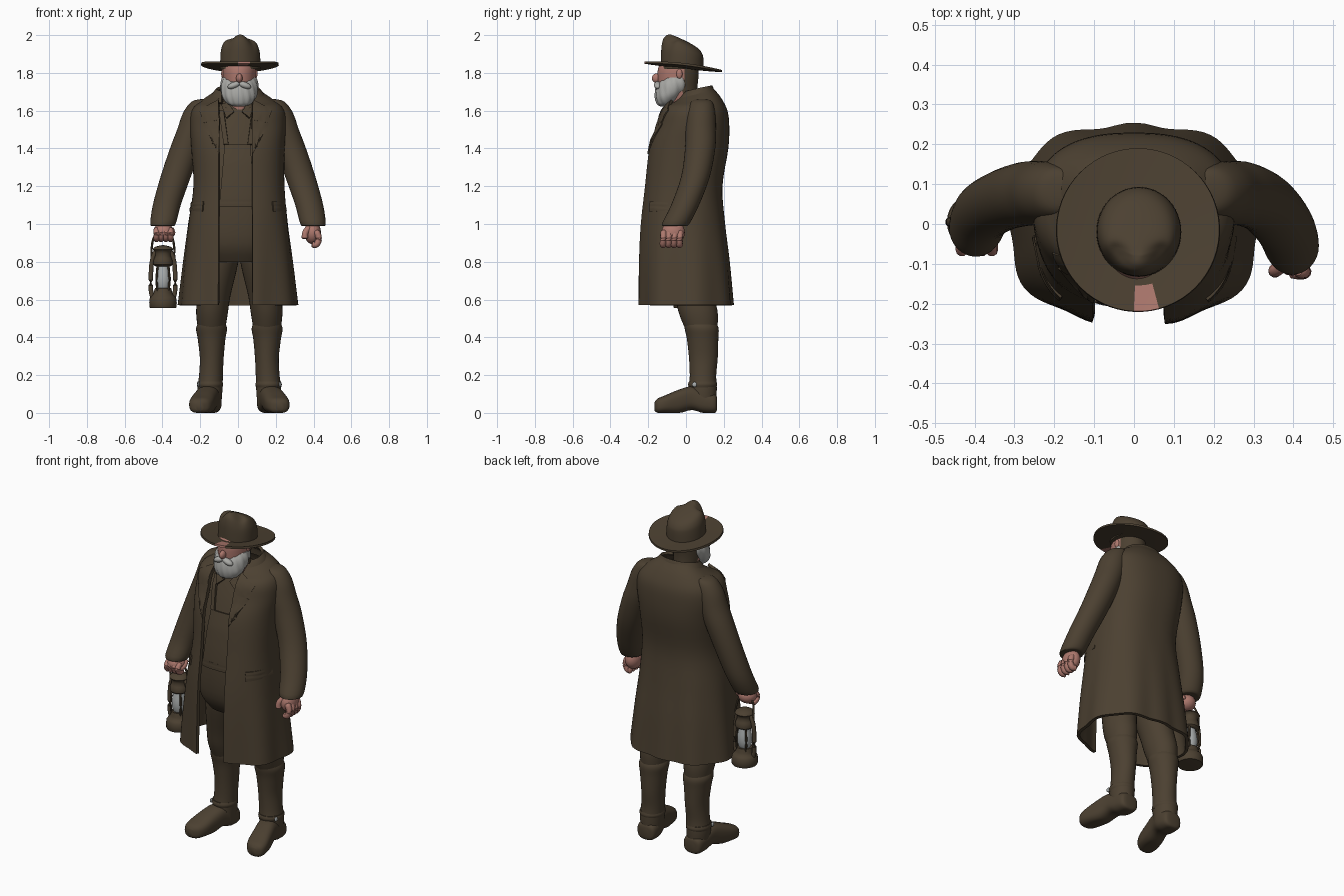
import bpy, bmesh, math
from mathutils import Vector, Matrix

if "Cube" in bpy.data.objects:
    bpy.data.objects.remove(bpy.data.objects["Cube"])

def material(name, rgb):
    m = bpy.data.materials.new(name)
    m.diffuse_color = (*rgb, 1)
    m.use_nodes = True
    m.node_tree.nodes["Principled BSDF"].inputs["Base Color"].default_value = m.diffuse_color
    return m

BROWN = material("dark brown cloth", (0.072, 0.052, 0.031))
SKIN = material("skin", (0.42, 0.19, 0.155))
BEARD = material("grey beard", (0.40, 0.40, 0.38))
GLASS = material("pale glass", (0.40, 0.42, 0.42))

def make(name, verts, faces, mats, thick=0, rule=None):
    me = bpy.data.meshes.new(name)
    me.from_pydata([tuple(v) for v in verts], [], faces)
    bm = bmesh.new()
    bm.from_mesh(me)
    bmesh.ops.remove_doubles(bm, verts=bm.verts, dist=1e-5)
    bmesh.ops.recalc_face_normals(bm, faces=bm.faces)
    bm.to_mesh(me)
    bm.free()
    ob = bpy.data.objects.new(name, me)
    bpy.context.collection.objects.link(ob)
    for m in (mats if isinstance(mats, list) else [mats]):
        me.materials.append(m)
    if rule:
        for p in me.polygons:
            p.material_index = rule(p.center)
    if thick:
        mod = ob.modifiers.new("thickness", 'SOLIDIFY')
        mod.thickness, mod.offset = thick, 0
        dg = bpy.context.evaluated_depsgraph_get()
        ob.data = bpy.data.meshes.new_from_object(ob.evaluated_get(dg))
        ob.modifiers.clear()
    ob.data.shade_smooth()
    ob.data.set_sharp_from_angle(angle=math.radians(45))
    return ob

def spline(rows, k=4):
    # smooth curve through rows of numbers
    out = []
    for i in range(len(rows) - 1):
        p = [rows[max(0, min(len(rows) - 1, i + d))] for d in (-1, 0, 1, 2)]
        for j in range(k):
            t = j / k
            out.append(tuple(0.5 * (2 * b + (c - a) * t + (2 * a - 5 * b + 4 * c - d) * t * t
                       + (3 * b - a - 3 * c + d) * t ** 3) for a, b, c, d in zip(*p)))
    return out + [tuple(rows[-1])]

def loft(name, rows, mats, along_y=False, n=2.0, segs=32, warp=None, arc=None, thick=0, rule=None, k=4):
    # rows (x, y, z, radius a, radius b); arc = (from x, to x) leaves the ring open
    rows = spline(rows, k)
    verts, faces = [], []
    cols = segs + 1 if arc else segs
    for x, y, z, a, b in rows:
        t0, t1 = 0, 2 * math.pi
        if arc:
            t0, t1 = [-math.acos(math.copysign(min(1, abs((e - x) / a)) ** (n / 2), e - x)) for e in arc]
            t1 += 2 * math.pi if t1 < t0 else 0
        for i in range(cols):
            t = t0 + (t1 - t0) * i / segs
            c, s = [math.copysign(abs(f) ** (2 / n), f) for f in (math.cos(t), math.sin(t))]
            v = Vector((x + a * c, y, z + b * s) if along_y else (x + a * c, y + b * s, z))
            if warp:
                warp(v)
            verts.append(v)
    for r in range(len(rows) - 1):
        for i in range(segs):
            j = (i + 1) % cols
            faces.append((r * cols + i, r * cols + j, (r + 1) * cols + j, (r + 1) * cols + i))
    if not arc:
        faces += [tuple(range(cols)), tuple(range((len(rows) - 1) * cols, len(rows) * cols))]
    return make(name, verts, faces, mats, thick, rule)

def tube(name, pts, r, mat, segs=10):
    pts = [Vector(p) for p in spline(pts)]
    verts, faces = [], []
    for i, p in enumerate(pts):
        d = pts[min(i + 1, len(pts) - 1)] - pts[max(i - 1, 0)]
        q = d.to_track_quat('Z', 'Y')
        rr = r * (0.6 if i in (0, len(pts) - 1) else 1)
        for j in range(segs):
            t = 2 * math.pi * j / segs
            verts.append(p + q @ Vector((rr * math.cos(t), rr * math.sin(t), 0)))
    for i in range(len(pts) - 1):
        for j in range(segs):
            m = (j + 1) % segs
            faces.append((i * segs + j, i * segs + m, (i + 1) * segs + m, (i + 1) * segs + j))
    faces += [tuple(range(segs)), tuple(range(len(verts) - segs, len(verts)))]
    return make(name, verts, faces, mat)

def ball(name, loc, size, mat, roll=0):
    ob = loft(name, [(0, 0, -math.cos(a), math.sin(a), math.sin(a))
              for a in [math.pi * i / 12 for i in range(13)]], mat, segs=20, k=1)
    ob.data.transform(Matrix.Translation(loc) @ Matrix.Rotation(roll, 4, 'Y') @ Matrix.Diagonal((*size, 1)))

def patch(name, corners, rows, off, thick=0.014, n=2.5):
    # four-cornered (x, z) cloth piece laid on the front of a lofted body
    rows = spline(rows, 8)
    verts, g = [], 8
    for i in range(g + 1):
        for j in range(g + 1):
            u, v = i / g, j / g
            x, z = [(1 - v) * ((1 - u) * corners[0][q] + u * corners[1][q])
                    + v * ((1 - u) * corners[3][q] + u * corners[2][q]) for q in (0, 1)]
            r = min(rows, key=lambda w: abs(w[2] - z))
            y = r[1] - r[4] * (1 - min(1, abs((x - r[0]) / r[3])) ** n) ** (1 / n)
            verts.append((x, y - off, z))
    faces = [(a, a + 1, a + g + 2, a + g + 1) for i in range(g) for j in range(g) for a in [i * (g + 1) + j]]
    make(name, verts, faces, BROWN, thick)

# Long open coat with folds toward the hem and a collar lower at the front
COAT = [(0, 0, .57, .305, .24), (0, -.01, .8, .28, .23), (0, -.018, 1.0, .255, .215), (.005, -.014, 1.2, .232, .198),
        (0, .013, 1.4, .238, .202), (0, .037, 1.52, .245, .183), (0, .045, 1.6, .235, .165),
        (0, .055, 1.655, .185, .125), (0, .055, 1.7, .13, .09), (0, .055, 1.715, .115, .08)]

def folds(v):
    k = 1 + 0.025 * math.sin(9 * math.atan2(v.y, v.x)) * max(0, (1.15 - v.z) / 0.58)
    v.x *= k
    v.y *= k
    v.z -= .25 * (.13 - v.y) * max(0, min(1, (v.z - 1.62) / .08))

loft("coat", COAT, BROWN, n=2.5, segs=90, warp=folds, arc=(.075, -.1), thick=.018)
loft("coat_collar", [(0, .045, 1.66, .145, .105), (0, .05, 1.70, .132, .093), (0, .055, 1.73, .108, .076)],
     BROWN, n=2.2, segs=48, warp=folds, arc=(.085, -.085), thick=.016)
for s in (-1, 1):
    o = -.012
    patch("lapel", [(o + s * .09, 1.655), (o + s * .19, 1.60), (o + s * .165, 1.535), (o + s * .088, 1.55)], COAT, .01)
    patch("lower_lapel", [(o + s * .085, 1.56), (o + s * .175, 1.53), (o + s * .12, 1.43), (o + s * .088, 1.37)], COAT, .009)
    patch("pocket_flap", [(s * .18, 1.12), (s * .242, 1.12), (s * .252, 1.07), (s * .185, 1.065)], COAT, .012)

# Shirt, overalls with bib and straps, under the coat
BODY = [(0, -.02, .80, .15, .11), (0, -.02, .9, .2, .165), (0, -.02, 1.1, .2, .178), (0, -.005, 1.3, .2, .172),
        (0, .018, 1.45, .2, .158), (0, .037, 1.55, .18, .143), (0, .035, 1.62, .12, .11), (0, .03, 1.65, .08, .08)]
loft("shirt_body", BODY, BROWN, n=2.5, segs=48)
patch("bib", [(-.07, 1.42), (.065, 1.42), (.085, 1.12), (-.095, 1.12)], BODY, .006)
patch("waistband", [(-.1, 1.13), (.085, 1.13), (.085, 1.09), (-.1, 1.09)], BODY, .006)
for s in (-1, 1):
    patch("strap", [(s * .05, 1.42), (s * .075, 1.42), (s * .1, 1.6), (s * .075, 1.6)], BODY, .006)
    patch("shirt_collar", [(s * .02, 1.595), (s * .06, 1.56), (s * .085, 1.63), (s * .055, 1.64)], BODY, .018)

# Legs and boots
def flat(v):
    v.z = max(v.z, 0)
for s in (-1, 1):
    side = lambda rows: [(.007 + s * x, *r) for x, *r in rows]
    loft("trouser_leg", side([(.09, 0, .95, .1, .12), (.105, .01, .8, .1, .115), (.135, .045, .62, .088, .105),
         (.145, .067, .52, .083, .102), (.147, .085, .42, .068, .078)]), BROWN)
    loft("boot_shaft", side([(.147, .075, .475, .072, .086), (.147, .083, .445, .082, .09), (.147, .088, .39, .073, .083),
         (.146, .092, .29, .063, .076), (.15, .09, .2, .063, .07), (.155, .09, .13, .066, .073),
         (.155, .09, .05, .06, .07)]), BROWN)
    loft("boot_foot", side([(.155, .165, .05, .03, .03), (.155, .152, .05, .056, .05), (.157, .09, .06, .063, .06),
         (.168, .03, .078, .06, .063), (.185, -.04, .06, .063, .062), (.201, -.11, .046, .064, .047),
         (.209, -.15, .038, .05, .038), (.212, -.167, .034, .02, .022)]), BROWN, along_y=True, n=2.7, warp=flat)
    loft("boot_strap", side([(.155, .088, .135, .066, .073), (.155, .088, .15, .07, .077), (.155, .088, .165, .066, .073)]), BROWN)
    ball("boot_buckle", (.007 + s * .216, .045, .15), (.007, .013, .013), GLASS)

# Sleeves; the lantern arm hangs a little further back
for s in (-1, 1):
    d = .045 if s < 0 else 0
    loft("sleeve", [(s * x, y + d * f, z, a, b) for x, y, z, a, b, f in [
        (.17, .085, 1.662, .02, .02, 0), (.19, .083, 1.648, .055, .055, 0), (.212, .08, 1.59, .078, .074, 0),
        (.24, .078, 1.5, .082, .08, 0), (.277, .075, 1.4, .083, .08, 0), (.33, .05, 1.25, .08, .076, .2),
        (.377, -.005, 1.1, .074, .074, .8), (.397, -.055, 1.0, .067, .072, 1), (.397, -.056, .99, .05, .05, 1)]], BROWN)

# Free hand, relaxed
ball("free_palm", (.395, -.068, .955), (.044, .062, .062), SKIN)
for i in range(4):
    y = -.118 + i * .029
    tube("finger", [(.413, y, .965), (.428, y - .002, .925), (.415, y - .004, .892), (.392, y, .893)], .0175, SKIN)
tube("thumb", [(.38, -.1, .985), (.357, -.115, .955), (.354, -.118, .92)], .017, SKIN)

# Gripping hand around the lantern handle
ball("grip_palm", (-.395, -.025, .96), (.053, .053, .048), SKIN)
for i in range(4):
    x = -.432 + i * .025
    tube("grip_finger", [(x, -.045, .975), (x, -.066, .95), (x, -.055, .925), (x, -.02, .918)], .0155, SKIN)
tube("grip_thumb", [(-.355, .01, .975), (-.348, -.025, .95), (-.37, -.055, .935)], .016, SKIN)

# Lantern
LX, LY = -.397, .005
def turned(name, prof, mat):
    loft(name, [(LX, LY, z, r, r) for z, r in prof], mat, segs=28, k=2)
turned("lantern_base", [(.556, .066), (.562, .072), (.605, .071), (.625, .054), (.645, .047), (.66, .043)], BROWN)
turned("lantern_glass", [(.655, .03), (.68, .039), (.72, .041), (.76, .034), (.79, .028)], GLASS)
turned("lantern_cap", [(.775, .036), (.785, .052), (.81, .05), (.83, .042), (.855, .044), (.865, .055), (.88, .04), (.888, .005)], BROWN)
for s in (-1, 1):
    tube("lantern_side_pipe", [(LX + s * .052, LY, .6), (LX + s * .064, LY, .65), (LX + s * .063, LY, .76),
         (LX + s * .054, LY, .82), (LX + s * .035, LY, .862)], .0125, BROWN)
    for q in (-1, 1):
        tube("lantern_guard_wire", [(LX + s * .03, LY + q * .03, .64), (LX + s * .034, LY + q * .034, .71),
             (LX + s * .028, LY + q * .028, .79)], .006, BROWN, 6)
tube("lantern_handle", [(LX - .058, LY, .8), (LX - .06, LY, .87), (LX - .045, LY - .012, .935), (LX, LY - .02, .95),
     (LX + .045, LY - .012, .935), (LX + .06, LY, .87), (LX + .058, LY, .8)], .006, BROWN, 8)

# Head with brown hair behind the ears
CX = .007
loft("head", [(CX, -.01, 1.56, .065, .07), (CX, -.015, 1.65, .068, .075), (CX, -.04, 1.72, .08, .1),
     (CX, -.042, 1.78, .086, .108), (CX, -.04, 1.83, .086, .106), (CX, -.03, 1.88, .07, .09)],
     [SKIN, BROWN], segs=40, rule=lambda c: 1 if c.y > -.015 else 0)
ball("nose", (CX, -.155, 1.772), (.017, .026, .025), SKIN)
for s in (-1, 1):
    ball("ear", (CX + s * .086, -.035, 1.795), (.01, .016, .026), SKIN)
    ball("moustache", (CX + s * .028, -.15, 1.735), (.036, .02, .017), BEARD, s * .35)

def strands(v):
    k = 1 + .03 * math.sin(14 * math.atan2(v.x - CX, -v.y - .08) + 30 * v.z)
    v.x = CX + (v.x - CX) * k
    v.y = -.08 + (v.y + .08) * k
loft("beard", [(CX, -.115, 1.622, .025, .02), (CX, -.11, 1.635, .06, .044), (CX, -.096, 1.67, .088, .068),
     (CX, -.074, 1.71, .098, .088), (CX, -.06, 1.745, .098, .09), (CX, -.05, 1.775, .09, .075)],
     BEARD, segs=56, warp=strands)

# Hat: tilted brim with a skin-coloured patch at the front, and pinched crown
rings, segs = (.08, .11, .14, .17, .195, .205), 60
bv = []
for r in rings:
    for i in range(segs):
        t = math.radians(6 * i + 3)
        x, y = .01 + r * math.cos(t), -.015 + r * math.sin(t)
        bv.append((x, y, 1.826 - .11 * y + .35 * (x - .01) ** 2 + .1 * r * r))
bf = [(k * segs + i, k * segs + (i + 1) % segs, (k + 1) * segs + (i + 1) % segs, (k + 1) * segs + i)
      for k in range(len(rings) - 1) for i in range(segs)]
make("hat_brim", bv, bf, [BROWN, SKIN], .012,
     lambda c: 1 if c.y < -.145 and -.04 < math.atan2(c.x - .01, -.015 - c.y) < .3 else 0)

def pinch(v):
    h = max(0, (v.z - 1.84) / .16)
    y0 = v.y
    v.z -= h * .42 * max(0, y0 + .08)
    for x in (-.045, .07):
        g = h * math.exp(-((v.x - x) ** 2 + (y0 + .085) ** 2) / .0011)
        v.z -= .028 * g
        v.y += .015 * g
loft("hat_crown", [(.012, -.02, 1.82, .107, .113), (.012, -.02, 1.9, .105, .112), (.011, -.021, 1.945, .099, .108),
     (.01, -.026, 1.98, .084, .095), (.008, -.038, 1.998, .058, .07), (.007, -.065, 2.005, .02, .03),
     (.006, -.075, 2.005, .004, .005)], BROWN, segs=48, warp=pinch)
